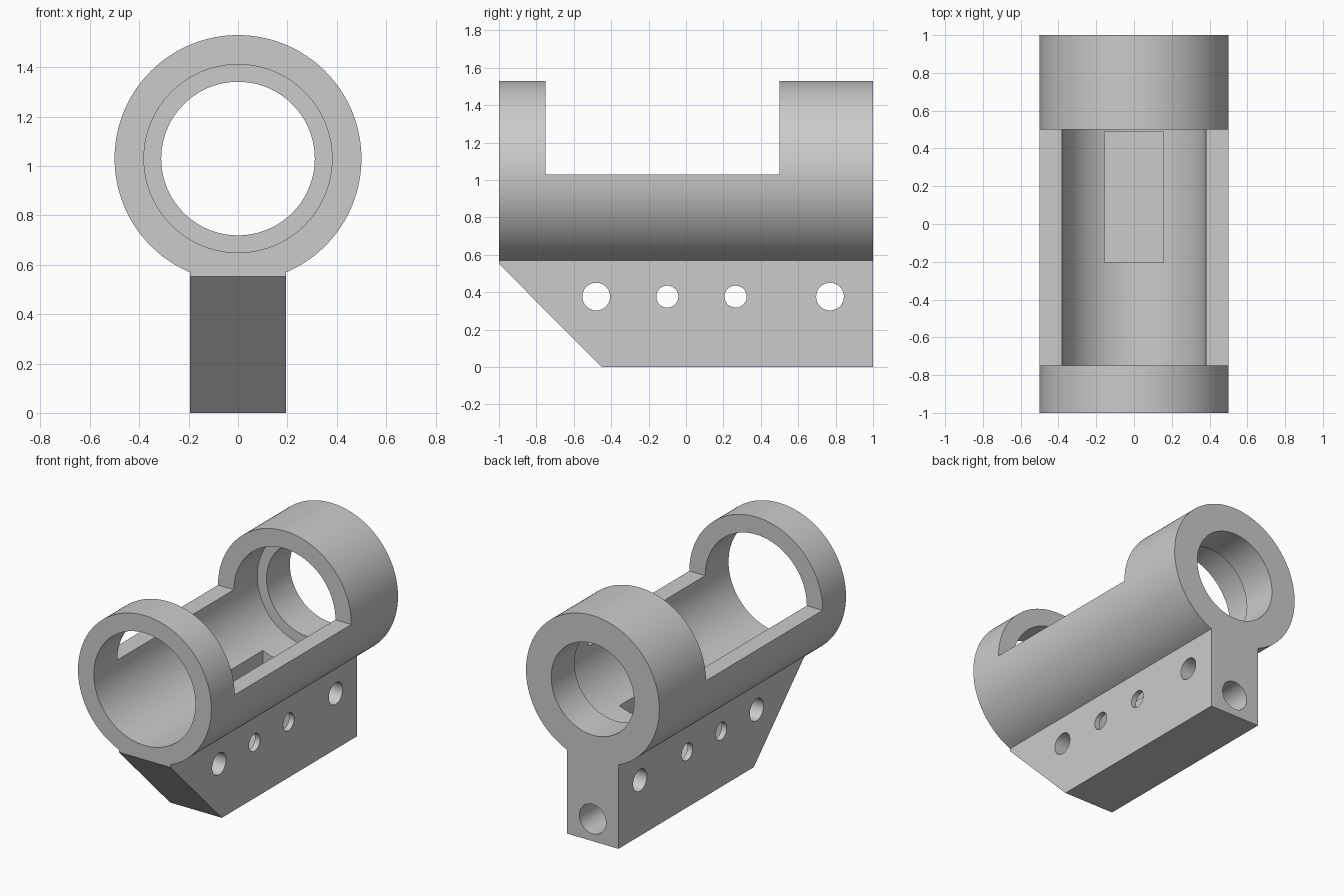
import bpy, bmesh, math
from mathutils import Matrix, Vector

old = bpy.data.objects.get("Cube")
if old:
    bpy.data.objects.remove(old, do_unlink=True)

AXIS_Z = 1.03      # height of the bore axis
OUTER_R = 0.5
STEM = 0.194       # half width of the mounting block

grey = bpy.data.materials.new("plain grey")
grey.use_nodes = True
colour = (0.6, 0.6, 0.6, 1)
grey.diffuse_color = colour
grey.node_tree.nodes["Principled BSDF"].inputs["Base Color"].default_value = colour


def add_object(name, bm):
    bmesh.ops.recalc_face_normals(bm, faces=bm.faces)
    mesh = bpy.data.meshes.new(name)
    bm.to_mesh(mesh)
    bm.free()
    mesh.materials.append(grey)
    obj = bpy.data.objects.new(name, mesh)
    bpy.context.collection.objects.link(obj)
    return obj


def prism(name, points, direction):
    """Extrude a closed 3D outline along a vector."""
    bm = bmesh.new()
    face = bm.faces.new([bm.verts.new(p) for p in points])
    made = bmesh.ops.extrude_face_region(bm, geom=[face])["geom"]
    verts = [v for v in made if isinstance(v, bmesh.types.BMVert)]
    bmesh.ops.translate(bm, verts=verts, vec=direction)
    return add_object(name, bm)


def box(name, low, high):
    (x0, y0, z0), (x1, y1, z1) = low, high
    base = [(x0, y0, z0), (x1, y0, z0), (x1, y1, z0), (x0, y1, z0)]
    return prism(name, base, (0, 0, z1 - z0))


def rod(name, start, end, radius, segments=48):
    start, end = Vector(start), Vector(end)
    span = end - start
    turn = span.to_track_quat("Z", "Y").to_matrix().to_4x4()
    bm = bmesh.new()
    bmesh.ops.create_cone(bm, cap_ends=True, segments=segments, radius1=radius,
                          radius2=radius, depth=span.length,
                          matrix=Matrix.Translation((start + end) / 2) @ turn)
    return add_object(name, bm)


# Tube and mounting block as one keyhole outline
gap = math.asin(STEM / OUTER_R)
steps = 120
outline = []
for i in range(steps + 1):
    a = -math.pi / 2 + gap + (2 * math.pi - 2 * gap) * i / steps
    outline.append((OUTER_R * math.cos(a), -1, AXIS_Z + OUTER_R * math.sin(a)))
outline += [(-STEM, -1, 0), (STEM, -1, 0)]
body = prism("tube_holder", outline, (0, 2, 0))

cutters = [
    # Main bore and the narrower rear bore
    rod("main_bore", (0, -1.2, AXIS_Z), (0, 0.75, AXIS_Z), 0.381, 96),
    rod("rear_bore", (0, 0.6, AXIS_Z), (0, 1.2, AXIS_Z), 0.311, 96),
    # Open top between the two rings
    box("top_opening", (-0.7, -0.75, AXIS_Z), (0.7, 0.5, 1.8)),
    # Pocket in the bore floor
    box("pocket", (-0.156, -0.205, 0.2), (0.156, 0.49, 0.9)),
    # Sloping nose of the block
    prism("nose_slope", [(-0.4, -1.1, 0.652), (-0.4, -0.35, -0.1),
                         (-0.4, -1.1, -0.1)], (0.8, 0, 0)),
    # Blind hole in the back of the block
    rod("back_hole", (0, 0.55, 0.15), (0, 1.2, 0.15), 0.1),
]
# Cross holes through the block
for y, r in ((-0.48, 0.074), (-0.1, 0.059), (0.265, 0.059), (0.77, 0.074)):
    cutters.append(rod("cross_hole", (-0.4, y, 0.377), (0.4, y, 0.377), r))

bpy.ops.object.select_all(action="DESELECT")
body.select_set(True)
bpy.context.view_layer.objects.active = body
for cutter in cutters:
    cutter.hide_render = True
    mod = body.modifiers.new(cutter.name, "BOOLEAN")
    mod.operation = "DIFFERENCE"
    mod.solver = "EXACT"
    mod.object = cutter
    bpy.ops.object.modifier_apply(modifier=mod.name)
    bpy.data.objects.remove(cutter, do_unlink=True)

bpy.ops.object.shade_smooth_by_angle(angle=math.radians(25))
